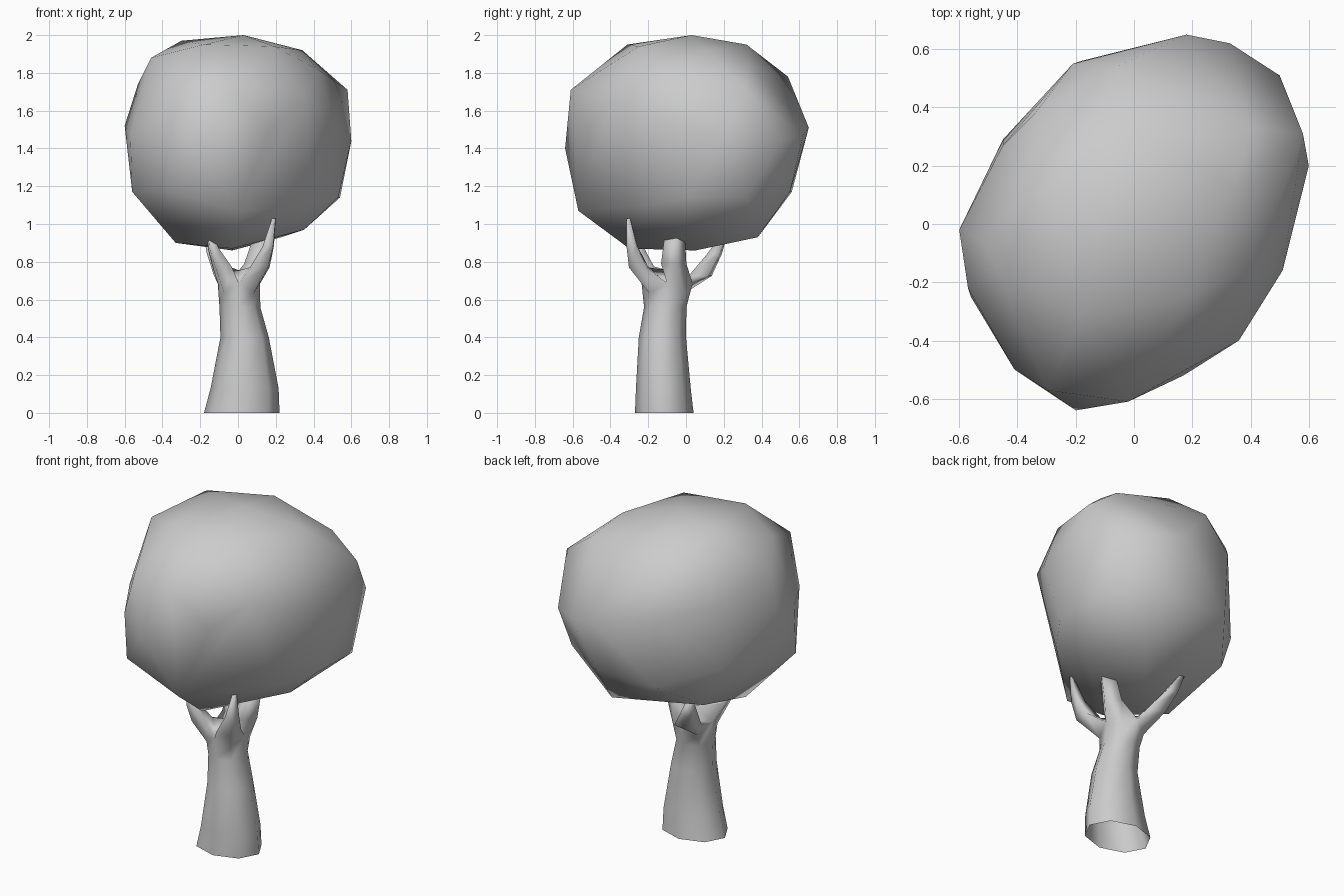
import bpy
import bmesh
from math import cos, sin, radians

old = bpy.data.objects.get("Cube")
if old:
    bpy.data.objects.remove(old, do_unlink=True)

# One plain colour for the whole tree
grey = bpy.data.materials.new("plain_grey")
grey.use_nodes = True
colour = (0.6, 0.6, 0.6, 1)
grey.diffuse_color = colour
grey.node_tree.nodes["Principled BSDF"].inputs["Base Color"].default_value = colour


def finish(name, bm):
    """Turn a bmesh into a smooth shaded, coloured object."""
    bmesh.ops.recalc_face_normals(bm, faces=bm.faces)
    for face in bm.faces:
        face.smooth = True
    mesh = bpy.data.meshes.new(name)
    bm.to_mesh(mesh)
    bm.free()
    mesh.materials.append(grey)
    obj = bpy.data.objects.new(name, mesh)
    bpy.context.collection.objects.link(obj)
    return obj


def add_ring(bm, x, y, z, rx, ry, sides, turn=0):
    """Level ring of vertices around a centre, starting at an angle in degrees."""
    angles = [radians(turn + 360 * i / sides) for i in range(sides)]
    return [bm.verts.new((x + rx * cos(a), y + ry * sin(a), z)) for a in angles]


def bridge(bm, low, high):
    """Join two rings with a band of quads."""
    for i in range(len(low)):
        j = (i + 1) % len(low)
        bm.faces.new((low[i], low[j], high[j], high[i]))


def trunk(name, rings, branches):
    """Open-footed octagonal trunk whose top splits into four tapering branches."""
    bm = bmesh.new()
    loops = [add_ring(bm, *ring, sides=8) for ring in rings]
    for low, high in zip(loops, loops[1:]):
        bridge(bm, low, high)

    # The top ring rises in the valleys between the branches
    top = loops[-1]
    for valley in top[::2]:
        valley.co.z += 0.05
    heart = bm.verts.new((0.005, -0.1, 0.755))

    # Each branch grows from a quarter of the top
    for quarter, (facing, path) in enumerate(branches):
        start = 2 * quarter
        base = [top[start], top[start + 1], top[(start + 2) % 8], heart]
        for x, y, z, radius in path:
            ring = add_ring(bm, x, y, z, radius, radius, 4, facing - 90)
            bridge(bm, base, ring)
            base = ring
        bm.faces.new(base)
    return finish(name, bm)


def crown(name, corners):
    """Faceted lump: the hull around its corner points, given in hundredths."""
    bm = bmesh.new()
    for corner in corners:
        bm.verts.new([c / 100 for c in corner])
    result = bmesh.ops.convex_hull(bm, input=bm.verts)
    unused = [g for g in result["geom_interior"] if isinstance(g, bmesh.types.BMVert)]
    bmesh.ops.delete(bm, geom=unused, context="VERTS")
    return finish(name, bm)


# Trunk, flared at the foot, with its branches in turn around the top
left_branch = (10, [(.1, -.065, .79, .068), (.135, -.06, .93, .055)])
back_branch = (125, [(-.065, .075, .725, .075), (-.125, .15, .84, .048), (-.165, .2, .94, .022)])
front_right_branch = (235, [(-.085, -.22, .775, .062), (-.13, -.25, .87, .036),
                            (-.145, -.25, .93, .02)])
front_left_branch = (310, [(.115, -.25, .77, .068), (.16, -.285, .88, .039),
                           (.19, -.305, 1.03, .013)])
trunk("trunk_and_branches", [
    (.02, -.115, 0, .2, .155),
    (.035, -.12, .13, .18, .145),
    (.035, -.125, .4, .128, .125),
    (.01, -.11, .56, .108, .112),
    (.005, -.1, .635, .112, .135),
], [left_branch, back_branch, front_right_branch, front_left_branch])

# Crown, longer from front right to back left
crown("crown", [
    # underside
    (-3, 5, 86), (-3, -30, 87), (-33, -10, 90), (35, 0, 97), (23, 38, 93),
    (-35, 33, 102), (0, -57, 107),
    # lower sides
    (-56, -25, 117), (-38, -52, 118), (54, 32, 114), (53, 0, 114), (39, -20, 110),
    (22, 55, 117), (-18, 56, 117), (-45, 29, 125),
    # widest part
    (-60, -2, 152), (-57, -22, 147), (-41, -50, 144), (-20, -64, 140), (17, -52, 150),
    (36, -40, 166), (51, -16, 156), (60, 20, 144), (50, 51, 145), (33, 62, 147),
    (18, 65, 151), (-21, 55, 158), (-45, 27, 164),
    # upper sides
    (58, 31, 171), (40, 33, 184), (42, -15, 182), (-6, 54, 178), (-34, 38, 174),
    (-30, -57, 171), (-2, -61, 171), (-53, -5, 174),
    # top
    (34, 12, 192), (19, -25, 194), (-18, -31, 195), (-46, -17, 188), (-30, 13, 197),
    (2, 32, 195), (3, 3, 200),
])
